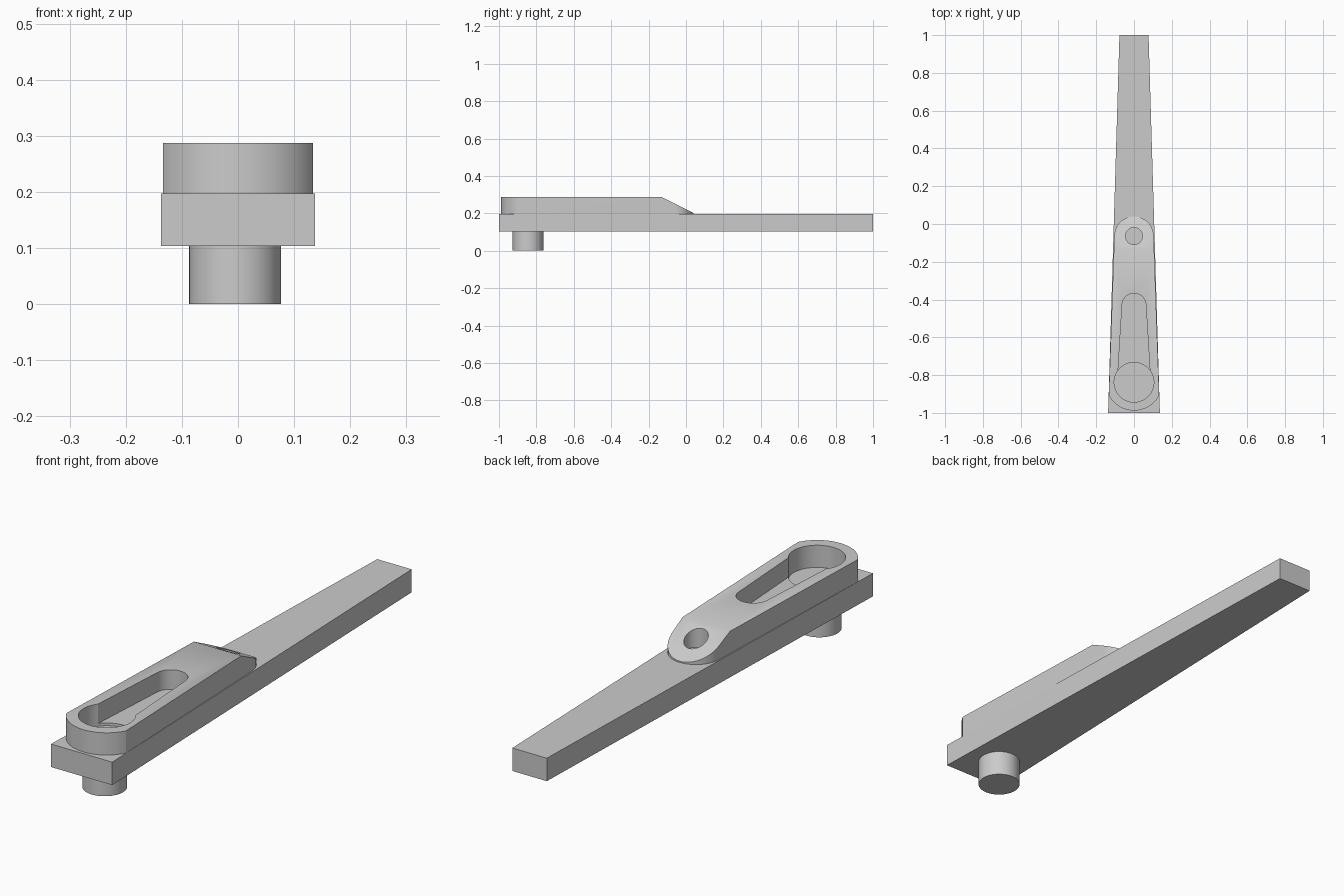
import bpy, bmesh
from math import sin, cos, asin, pi

if "Cube" in bpy.data.objects:
    bpy.data.objects.remove(bpy.data.objects["Cube"])

grey = bpy.data.materials.new("plain grey")
grey.use_nodes = True
grey.diffuse_color = (0.6, 0.6, 0.6, 1)
grey.node_tree.nodes["Principled BSDF"].inputs["Base Color"].default_value = (0.6, 0.6, 0.6, 1)


def arc(x, y, r, start, end, steps=32):
    """Points along an arc in plan, both ends included."""
    angles = [start + (end - start) * i / steps for i in range(steps + 1)]
    return [(x + r * cos(a), y + r * sin(a)) for a in angles]


def circle(x, y, r):
    return arc(x, y, r, 0, 2 * pi, 64)[:-1]


def prism(name, outline, low, high, axis="z"):
    """Extrude a closed outline, along z from (x, y) or along x from (y, z)."""
    bm = bmesh.new()
    place = (lambda p: (p[0], p[1], low)) if axis == "z" else (lambda p: (low, p[0], p[1]))
    face = bm.faces.new([bm.verts.new(place(p)) for p in outline])
    moved = bmesh.ops.extrude_face_region(bm, geom=[face])["geom"]
    shift = (0, 0, high - low) if axis == "z" else (high - low, 0, 0)
    bmesh.ops.translate(bm, vec=shift, verts=[v for v in moved if isinstance(v, bmesh.types.BMVert)])
    bmesh.ops.recalc_face_normals(bm, faces=bm.faces)
    mesh = bpy.data.meshes.new(name)
    bm.to_mesh(mesh)
    bm.free()
    mesh.materials.append(grey)
    obj = bpy.data.objects.new(name, mesh)
    bpy.context.collection.objects.link(obj)
    return obj


def select(obj):
    bpy.ops.object.select_all(action="DESELECT")
    obj.select_set(True)
    bpy.context.view_layer.objects.active = obj


def cut(obj, cutter):
    """Subtract the cutter from the part, then discard it."""
    cutter.hide_render = True
    mod = obj.modifiers.new("cut", "BOOLEAN")
    mod.operation = "DIFFERENCE"
    mod.solver = "EXACT"
    mod.object = cutter
    select(obj)
    bpy.ops.object.modifier_apply(modifier=mod.name)
    bpy.data.objects.remove(cutter)


BAR_LOW, BAR_TOP, TOP = 0.104, 0.197, 0.287
RING_Y, PIN_Y, SLOT_Y = -0.838, -0.064, -0.43

# Long tapered bar and the round peg below it
bar = prism("tapered_bar", [(-0.137, -1), (0.137, -1), (0.077, 1), (-0.077, 1)], BAR_LOW, BAR_TOP)
peg = prism("round_peg", circle(-0.005, -0.845, 0.082), 0, BAR_LOW)

# Raised body: shallow arc at the front, round nose at the back
half = asin(0.1335 / 0.15)
outline = arc(0, RING_Y, 0.15, -pi / 2 - half, -pi / 2 + half) + arc(0, PIN_Y, 0.104, 0.035, pi - 0.035)
body = prism("raised_body", outline, BAR_TOP, TOP)

# Sloped nose, tapered slot, round pocket and pin hole
cut(body, prism("slope_cutter", [(-0.13, TOP), (0.1, 0.172), (0.1, 0.4), (-0.13, 0.4)], -0.3, 0.3, "x"))
slot = [(-0.088, RING_Y), (0.088, RING_Y)] + arc(0, SLOT_Y, 0.063, 0.06, pi - 0.06)
cut(body, prism("slot_cutter", slot, 0.208, 0.4))
cut(body, prism("pocket_cutter", circle(0, RING_Y, 0.105), 0.15, 0.4))
cut(body, prism("pin_cutter", circle(0, PIN_Y, 0.045), 0.15, 0.4))

for part in (bar, peg, body):
    select(part)
    bpy.ops.object.shade_smooth_by_angle(angle=0.5)
